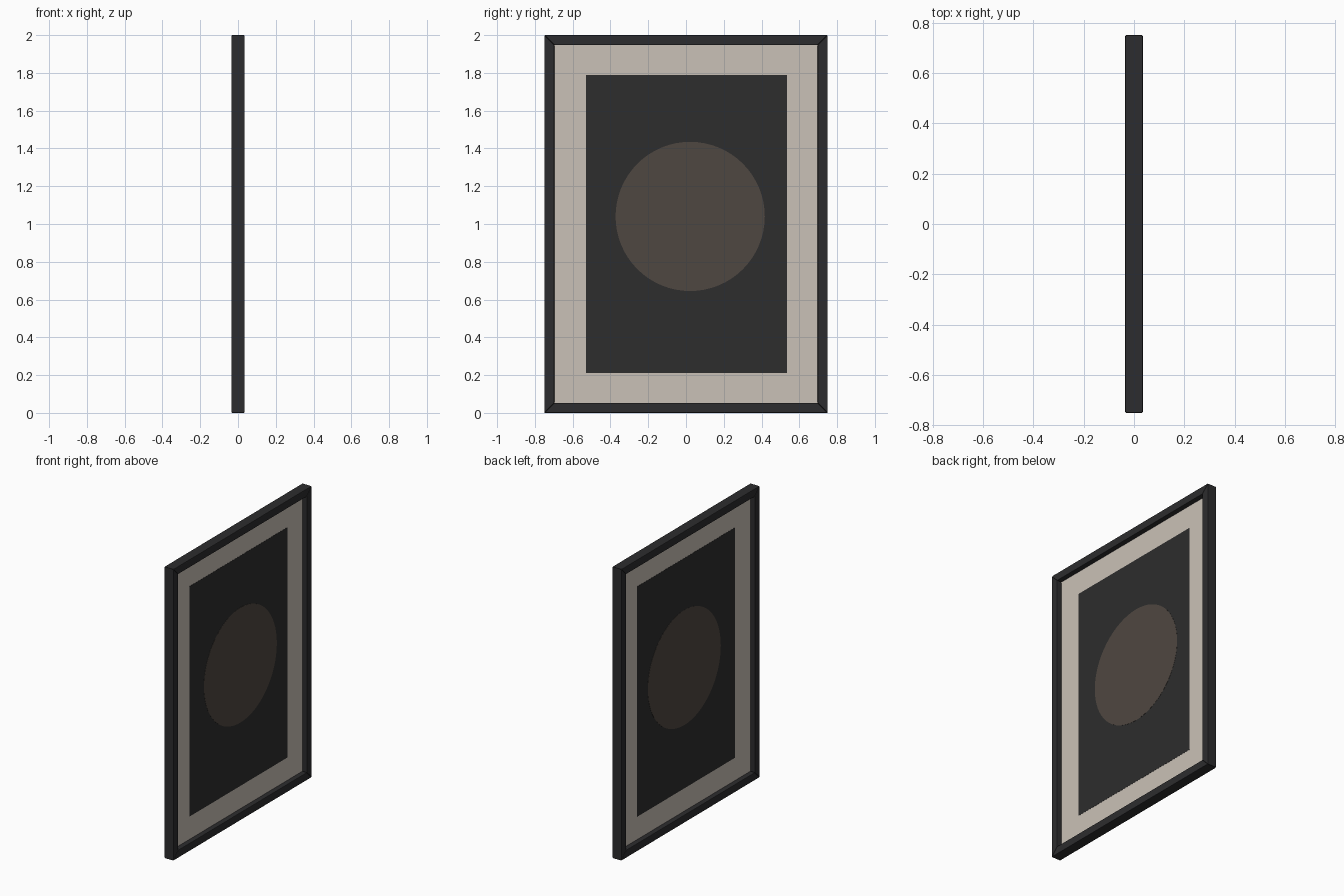
import bpy, bmesh, math
from mathutils import Vector

if "Cube" in bpy.data.objects:
    bpy.data.objects.remove(bpy.data.objects["Cube"])


def srgb(h):
    c = [int(h[i:i + 2], 16) / 255 for i in (0, 2, 4)]
    return [x / 12.92 if x <= 0.04045 else ((x + 0.055) / 1.055) ** 2.4 for x in c] + [1]


def material(name, h):
    m = bpy.data.materials.new(name)
    m.diffuse_color = srgb(h)
    m.use_nodes = True
    m.node_tree.nodes["Principled BSDF"].inputs["Base Color"].default_value = m.diffuse_color
    return m


frame_mat = material("frame_black", "2c2c2e")
mount_mat = material("warm_cream", "cac1b7")
art_mat = material("charcoal", "2d2d2d")
disc_mat = material("dark_brown", "4f4741")


def slab(name, outline, half, mat, bevel=0):
    """Extrude a (y, z) outline from x = -half to x = half."""
    bm = bmesh.new()
    face = bm.faces.new([bm.verts.new((-half, y, z)) for y, z in outline])
    ext = bmesh.ops.extrude_face_region(bm, geom=[face])
    verts = [g for g in ext["geom"] if isinstance(g, bmesh.types.BMVert)]
    bmesh.ops.translate(bm, verts=verts, vec=Vector((2 * half, 0, 0)))
    bmesh.ops.recalc_face_normals(bm, faces=bm.faces)
    if bevel:
        bmesh.ops.bevel(bm, geom=bm.edges[:], offset=bevel, segments=2,
                        profile=0.5, affect='EDGES')
    me = bpy.data.meshes.new(name)
    bm.to_mesh(me)
    bm.free()
    me.materials.append(mat)
    ob = bpy.data.objects.new(name, me)
    bpy.context.collection.objects.link(ob)
    return ob


def rect(y0, y1, z0, z1):
    return [(y0, z0), (y1, z0), (y1, z1), (y0, z1)]


# Four mitred frame members with softened edges
outer = rect(-0.75, 0.75, 0, 2)
inner = rect(-0.697, 0.697, 0.053, 1.947)
for i, name in enumerate(("bottom_rail", "right_stile", "top_rail", "left_stile")):
    j = (i + 1) % 4
    slab(name, [outer[i], outer[j], inner[j], inner[i]], 0.035, frame_mat, 0.004)

# Mount board in the middle of the frame, seen from both sides
slab("mount_board", rect(-0.71, 0.71, 0.04, 1.96), 0.001, mount_mat)

# Dark print, and the round motif set on it
slab("print", rect(-0.53, 0.535, 0.21, 1.79), 0.002, art_mat)
slab("round_motif", [(0.022 + 0.395 * math.cos(a), 1.04 + 0.395 * math.sin(a))
                     for a in (2 * math.pi * k / 64 for k in range(64))], 0.003, disc_mat)
